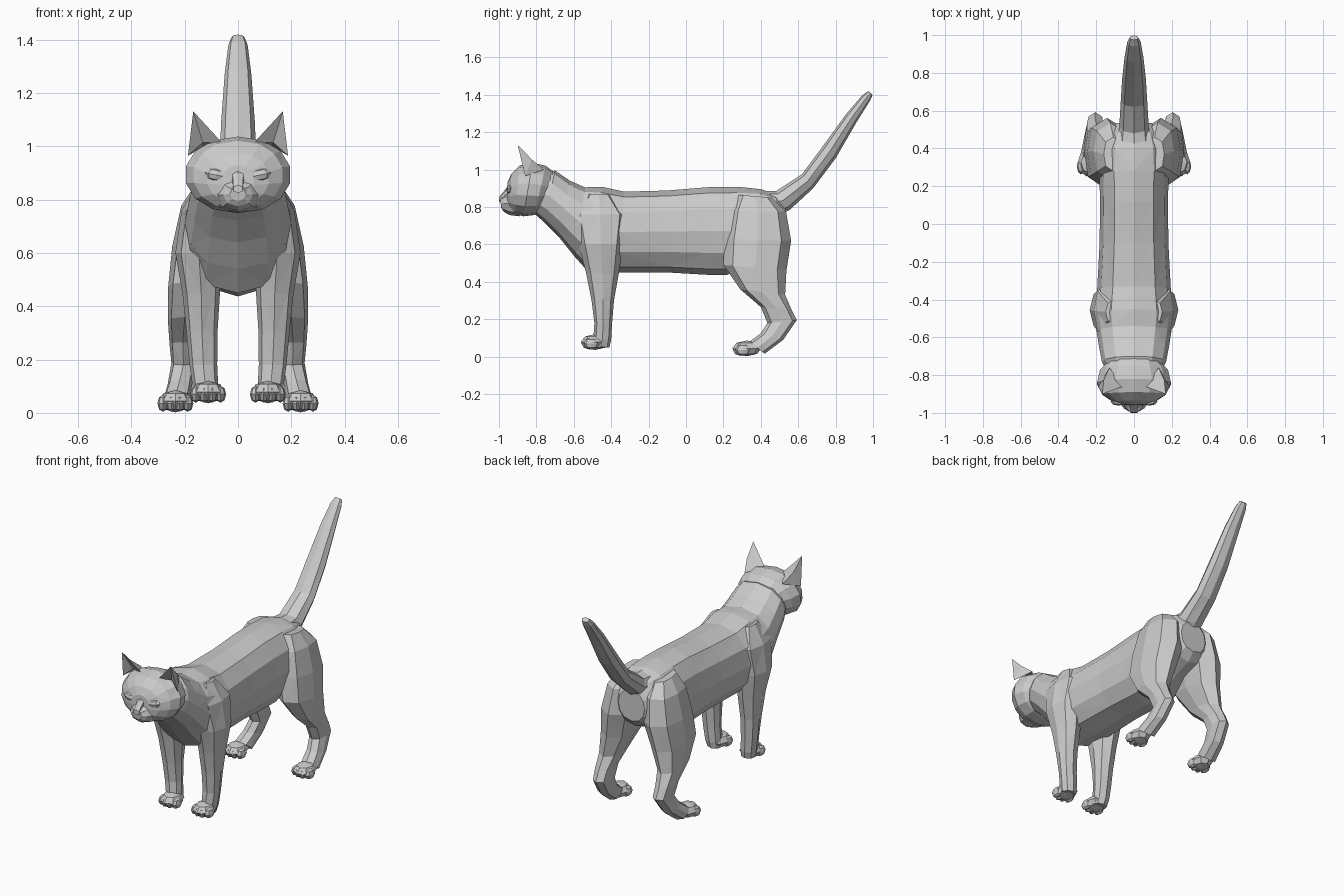
import bpy, bmesh, math
from mathutils import Vector, Matrix

if "Cube" in bpy.data.objects:
    bpy.data.objects.remove(bpy.data.objects["Cube"])

fur = bpy.data.materials.new("light_grey_fur")
fur.diffuse_color = (0.6, 0.6, 0.6, 1)
fur.use_nodes = True
fur.node_tree.nodes["Principled BSDF"].inputs["Base Color"].default_value = fur.diffuse_color


def finish(name, bm, mirror=False):
    bmesh.ops.recalc_face_normals(bm, faces=bm.faces)
    me = bpy.data.meshes.new(name)
    bm.to_mesh(me)
    bm.free()
    me.materials.append(fur)
    ob = bpy.data.objects.new(name, me)
    bpy.context.collection.objects.link(ob)
    if mirror:
        m = ob.modifiers.new("mirror", 'MIRROR')
        m.use_mirror_merge = False
    return ob


def loft(name, rings, n=10, square=0.9, mirror=False):
    """Each ring: y, z of one end, y, z of the other end, half width, centre x."""
    bm = bmesh.new()
    loops = []
    for r in rings:
        y0, z0, y1, z1, w = r[:5]
        x = r[5] if len(r) > 5 else 0
        a, b = Vector((x, y0, z0)), Vector((x, y1, z1))
        mid, half = (a + b) / 2, (b - a) / 2
        loop = []
        for i in range(n):
            t = 2 * math.pi * i / n
            c, s = math.cos(t), math.sin(t)
            p = mid + half * c + Vector((w * math.copysign(abs(s) ** square, s), 0, 0))
            loop.append(bm.verts.new(p))
        loops.append(loop)
    for a, b in zip(loops, loops[1:]):
        for i in range(n):
            j = (i + 1) % n
            bm.faces.new((a[i], a[j], b[j], b[i]))
    bm.faces.new(loops[0])
    bm.faces.new(loops[-1])
    bmesh.ops.triangulate(bm, faces=bm.faces)
    return finish(name, bm, mirror)


def blobs(name, items, mirror=False):
    """Low-poly ellipsoids: centre, radii, roll about y."""
    bm = bmesh.new()
    for centre, radii, roll in items:
        mat = (Matrix.Translation(centre) @ Matrix.Rotation(roll, 4, 'Y')
               @ Matrix.Diagonal((*radii, 1)))
        bmesh.ops.create_uvsphere(bm, u_segments=8, v_segments=4, radius=1, matrix=mat)
    return finish(name, bm, mirror)


# Neck, chest, belly and rump
body = loft("body", [
    (-.84, .79, -.77, .98, .13), (-.76, .72, -.70, .995, .17),
    (-.68, .64, -.62, .94, .185), (-.60, .54, -.54, .905, .198),
    (-.52, .45, -.45, .908, .21), (-.36, .45, -.33, .882, .195),
    (-.10, .45, -.10, .888, .182), (.12, .437, .12, .906, .18),
    (.22, .437, .28, .908, .183), (.38, .52, .40, .895, .18),
    (.49, .56, .48, .868, .15), (.535, .61, .535, .80, .09)], n=12, square=.8)

# Skull and muzzle
head = loft("head", [
    (-.755, .78, -.69, .975, .13), (-.81, .757, -.75, 1.02, .185),
    (-.87, .75, -.82, 1.037, .2), (-.915, .763, -.89, 1.022, .17),
    (-.943, .785, -.935, .975, .118), (-.96, .81, -.955, .93, .06)], n=14)
muzzle = loft("muzzle", [
    (-.89, .75, -.89, .89, .105), (-.945, .757, -.95, .88, .075),
    (-.975, .775, -.975, .86, .055), (-.988, .795, -.995, .85, .03)], n=8)
nose = loft("nose", [
    (-.93, .88, -.925, .95, .03), (-.975, .845, -.965, .895, .022),
    (-1.0, .825, -.998, .855, .02)], n=6)

# Closed eyelids, inner corners lower
eyelids = blobs("eyelids", [((.082, -.94, .893), (.043, .022, .024), -.2)], mirror=True)

# Ears: hollow in front, ridged behind, base sunk into the skull
bm = bmesh.new()
tip, inner, outer, back, dent, ridge = [bm.verts.new(p) for p in (
    (.168, -.90, 1.132), (.058, -.86, 1.012), (.188, -.86, .965),
    (.13, -.76, 1.0), (.132, -.84, 1.015), (.16, -.825, 1.055))]
for f in ((tip, inner, dent), (tip, dent, outer), (tip, outer, ridge),
          (outer, back, ridge), (back, inner, ridge), (tip, ridge, inner),
          (inner, back, dent), (dent, back, outer)):
    bm.faces.new(f)
ears = finish("ears", bm, mirror=True)

# Raised tail
tail = loft("tail", [
    (.47, .74, .38, .888, .09), (.555, .785, .48, .884, .078),
    (.68, .90, .62, .975, .07), (.80, 1.06, .735, 1.13, .063),
    (.91, 1.25, .855, 1.295, .05), (.985, 1.37, .94, 1.395, .036),
    (.998, 1.40, .975, 1.42, .024)], n=8)

# Front legs, flaring into the shoulder
front_legs = loft("front_legs", [
    (-.53, .87, -.40, .865, .05, .10), (-.61, .76, -.31, .76, .08, .132),
    (-.575, .60, -.335, .60, .088, .147), (-.535, .45, -.36, .44, .07, .138),
    (-.505, .30, -.385, .30, .058, .135), (-.49, .18, -.395, .18, .052, .13),
    (-.495, .10, -.40, .09, .048, .122), (-.50, .055, -.41, .048, .045, .115)],
    n=8, square=.8, mirror=True)

# Hind legs: haunch, shin, hock and foot
hind_legs = loft("hind_legs", [
    (.28, .865, .46, .85, .05, .11), (.235, .78, .535, .775, .088, .125),
    (.205, .63, .562, .62, .104, .143), (.20, .49, .537, .46, .09, .172),
    (.29, .36, .53, .33, .063, .20), (.40, .265, .565, .25, .05, .207),
    (.435, .18, .592, .195, .045, .205), (.40, .125, .52, .09, .046, .218),
    (.34, .08, .42, .015, .05, .23)], n=8, square=.65, mirror=True)

# Paws with four toes each
paws = []
for name, x, y, z in (("front_paws", .112, -.485, .04), ("hind_paws", .235, .325, .006)):
    items = [((x, y, z + .038), (.064, .078, .042), 0)]
    for k in (-1.5, -.5, .5, 1.5):
        items.append(((x + k * .031, y - .038 + abs(k) * .012, z + .03),
                      (.021, .042, .032), 0))
    paws.append(blobs(name, items, mirror=True))

# Fuse the overlapping volumes into one skin on the body
for part in (head, muzzle, nose, eyelids, ears, tail, front_legs, hind_legs, *paws):
    u = body.modifiers.new("join_" + part.name, 'BOOLEAN')
    u.operation = 'UNION'
    u.solver = 'EXACT'
    u.use_self = True
    u.object = part
    part.hide_render = True
